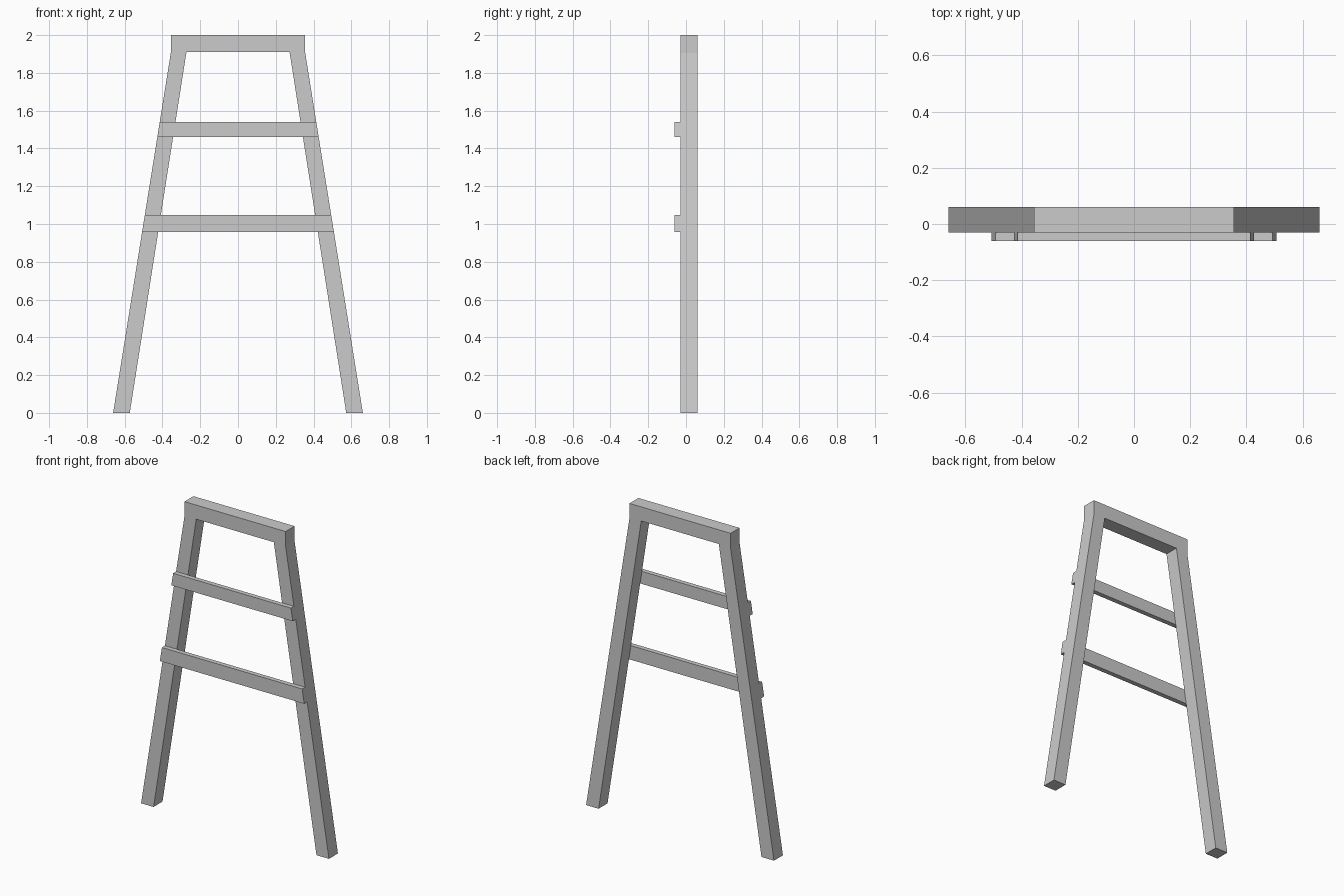
import bpy, bmesh

if "Cube" in bpy.data.objects:
    bpy.data.objects.remove(bpy.data.objects["Cube"])


def extrude_profile(name, points, y0, y1):
    """Solid made from an x-z outline, extruded from y0 to y1."""
    bm = bmesh.new()
    face = bm.faces.new([bm.verts.new((x, y0, z)) for x, z in points])
    result = bmesh.ops.extrude_face_region(bm, geom=[face])
    moved = [v for v in result["geom"] if isinstance(v, bmesh.types.BMVert)]
    bmesh.ops.translate(bm, verts=moved, vec=(0, y1 - y0, 0))
    bmesh.ops.recalc_face_normals(bm, faces=bm.faces)
    mesh = bpy.data.meshes.new(name)
    bm.to_mesh(mesh)
    bm.free()
    obj = bpy.data.objects.new(name, mesh)
    bpy.context.collection.objects.link(obj)
    return obj


def mirrored(half):
    """Complete a right-hand outline with its mirror image."""
    return half + [(-x, z) for x, z in reversed(half)]


def leg_edge(z):
    """Outer x of the sloping leg at height z."""
    return 0.661 - (0.661 - 0.356) * z / 1.905


# Splayed legs joined by the top bar, one continuous frame
extrude_profile("leg_frame", mirrored(
    [(0.273, 1.91), (0.573, 0), (0.661, 0), (0.356, 1.905), (0.356, 2.0)]),
    -0.03, 0.06)

# Flat rungs on the front, ends trimmed to the leg slope
for name, z0, z1 in (("lower_rung", 0.957, 1.047), ("upper_rung", 1.46, 1.54)):
    extrude_profile(name, mirrored([(leg_edge(z0), z0), (leg_edge(z1), z1)]),
                    -0.06, -0.03)
